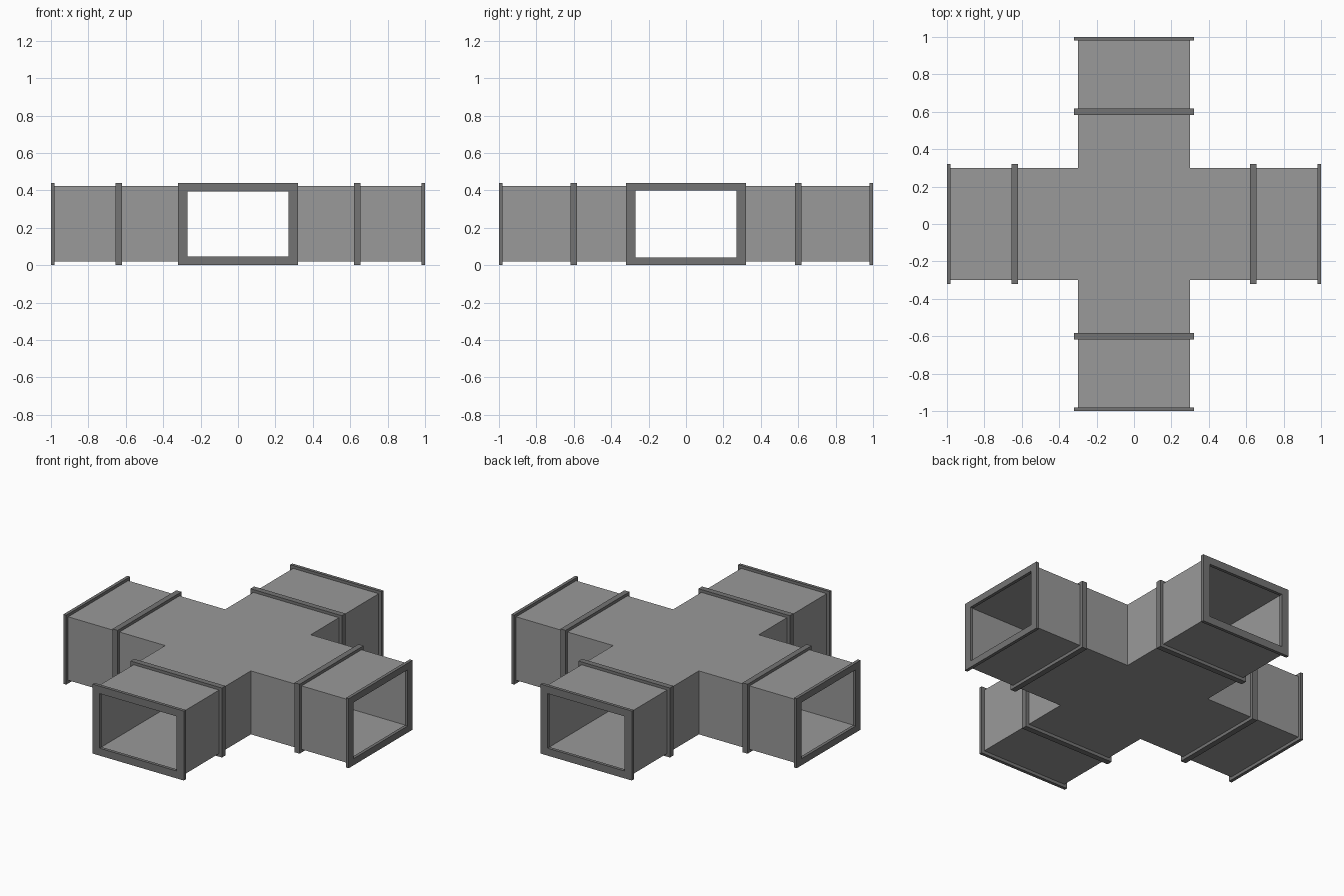
import bpy, bmesh
from mathutils import Matrix, Vector
from math import pi

if "Cube" in bpy.data.objects:
    bpy.data.objects.remove(bpy.data.objects["Cube"])

W, END = 0.30, 0.99          # half width of duct, reach of sheet metal
Z0, Z1, ZC = 0.02, 0.422, 0.22


def grey(name, value):
    mat = bpy.data.materials.new(name)
    mat.diffuse_color = (value, value, value, 1)
    mat.use_nodes = True
    mat.node_tree.nodes["Principled BSDF"].inputs["Base Color"].default_value = mat.diffuse_color
    return mat


duct_mat = grey("sheet_metal", 0.32)
flange_mat = grey("dark_metal", 0.175)


def finish(name, bm, mat):
    bmesh.ops.recalc_face_normals(bm, faces=bm.faces)
    mesh = bpy.data.meshes.new(name)
    bm.to_mesh(mesh)
    bm.free()
    mesh.materials.append(mat)
    obj = bpy.data.objects.new(name, mesh)
    bpy.context.collection.objects.link(obj)
    return obj


# Cross-shaped sheet duct, open at the four arm ends
arm = [(W, -END), (W, -W), (END, -W)]
outline = []
for i in range(4):
    rot = Matrix.Rotation(i * pi / 2, 3, "Z")
    outline += [rot @ Vector((x, y, 0)) for x, y in arm]
bm = bmesh.new()
low = [bm.verts.new((p.x, p.y, Z0)) for p in outline]
top = [bm.verts.new((p.x, p.y, Z1)) for p in outline]
bm.faces.new(low[::-1])
bm.faces.new(top)
for i in range(12):
    j = (i + 1) % 12
    if i % 3 != 2:           # every third edge is an open mouth
        bm.faces.new((low[i], low[j], top[j], top[i]))
duct = finish("cross_duct", bm, duct_mat)
sheet = duct.modifiers.new("sheet_thickness", "SOLIDIFY")
sheet.thickness = 0.015
sheet.offset = -1
sheet.use_even_offset = True


def flange(name, inner, outer, half_w, half_h, turn):
    """Rectangular collar around one arm, with an opening half_w by half_h."""
    bm = bmesh.new()
    rings = []
    for hw, hh, d in ((0.32, 0.22, inner), (0.32, 0.22, outer),
                      (half_w, half_h, outer), (half_w, half_h, inner)):
        rings.append([bm.verts.new((d, sy * hw, ZC + sz * hh))
                      for sy, sz in ((-1, -1), (1, -1), (1, 1), (-1, 1))])
    for r in range(4):
        a, b = rings[r], rings[(r + 1) % 4]
        for i in range(4):
            j = (i + 1) % 4
            bm.faces.new((a[i], a[j], b[j], b[i]))
    bm.transform(Matrix.Rotation(turn * pi / 2, 4, "Z"))
    finish(name, bm, flange_mat)


# End rims narrow the mouths; joint collars sit around the outside only
for turn, side in enumerate(("right", "back", "left", "front")):
    along_x = turn % 2 == 0
    joint = 0.638 if along_x else 0.60
    half_h = 0.178 if along_x else 0.173
    flange(side + "_end_flange", 0.98, 1.0, 0.27, half_h, turn)
    flange(side + "_joint_flange", joint - 0.018, joint + 0.018, 0.293, 0.193, turn)
